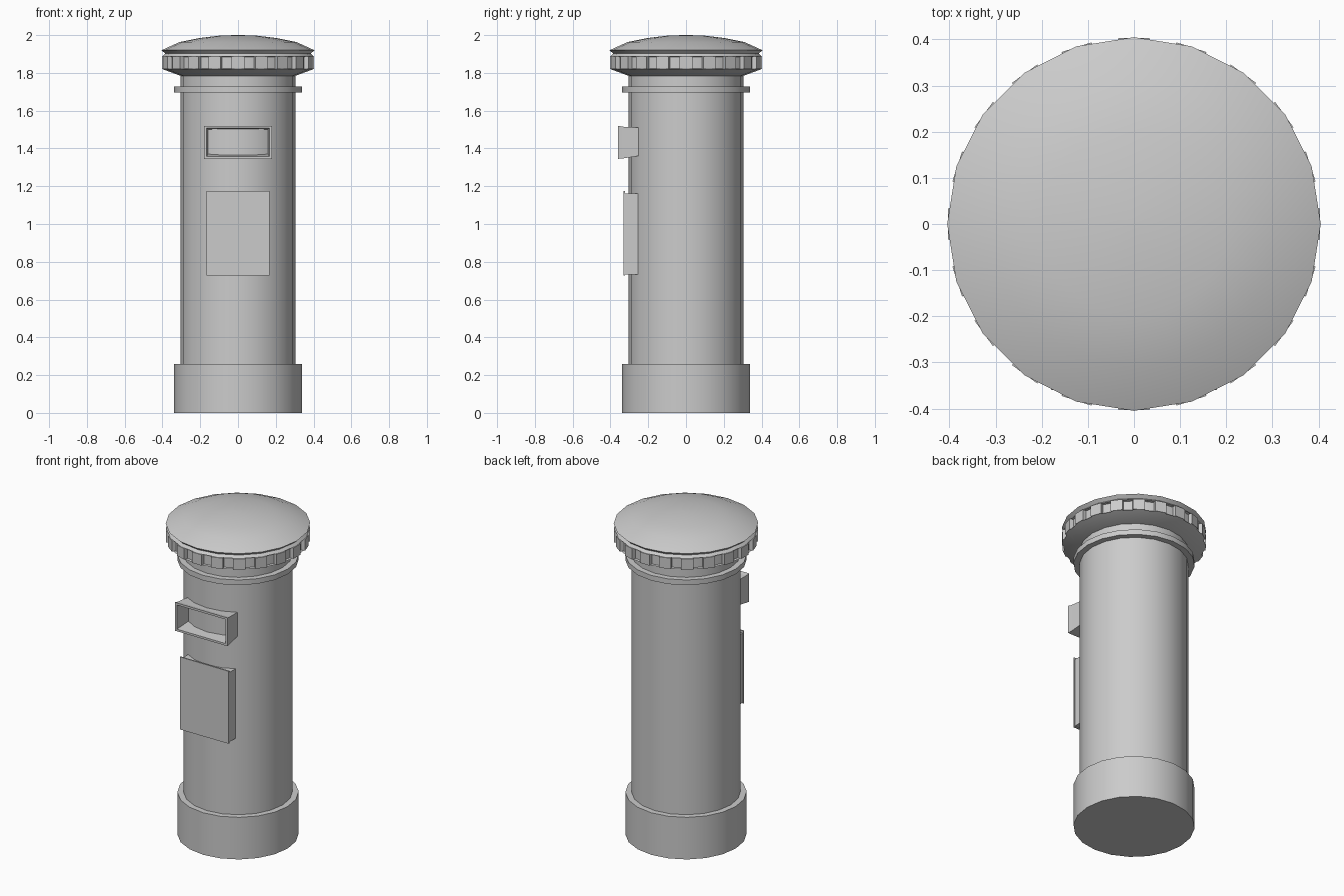
import bpy, bmesh, math
from mathutils import Matrix, Vector

SIDES = 20
cube = bpy.data.objects.get("Cube")
if cube:
    bpy.data.objects.remove(cube, do_unlink=True)

grey = bpy.data.materials.new("plain_grey")
grey.use_nodes = True
colour = (0.6, 0.6, 0.6, 1)
grey.diffuse_color = colour
grey.node_tree.nodes["Principled BSDF"].inputs["Base Color"].default_value = colour


def finish(name, bm, smooth=False):
    bmesh.ops.recalc_face_normals(bm, faces=bm.faces)
    mesh = bpy.data.meshes.new(name)
    bm.to_mesh(mesh)
    bm.free()
    mesh.materials.append(grey)
    obj = bpy.data.objects.new(name, mesh)
    bpy.context.collection.objects.link(obj)
    if smooth:
        bpy.ops.object.select_all(action='DESELECT')
        obj.select_set(True)
        bpy.context.view_layer.objects.active = obj
        bpy.ops.object.shade_smooth_by_angle(angle=math.radians(25))
    return obj


def lathe(name, profile):
    """Spin (radius, height) points round z; close both ends."""
    bm = bmesh.new()
    rings = []
    for r, z in profile:
        turn = [math.tau * i / SIDES for i in range(SIDES)]
        rings.append([bm.verts.new((r * math.cos(a), r * math.sin(a), z)) for a in turn])
    for low, high in zip(rings, rings[1:]):
        for i in range(SIDES):
            j = (i + 1) % SIDES
            bm.faces.new((low[i], low[j], high[j], high[i]))
    bm.faces.new(rings[0])
    bm.faces.new(rings[-1])
    return finish(name, bm, True)


def add_box(bm, low, high, turn=0):
    low, high = Vector(low), Vector(high)
    place = (Matrix.Rotation(turn, 4, 'Z') @ Matrix.Translation((low + high) / 2)
             @ Matrix.Diagonal((*(high - low), 1)))
    bmesh.ops.create_cube(bm, size=1, matrix=place)


# Round column parts
lathe("base", [(0.34, 0), (0.34, 0.26)])
lathe("column", [(0.305, 0.25), (0.305, 1.8)])
lathe("collar", [(0.34, 1.695), (0.34, 1.727)])

# Flared cap with a grooved drum and a shallow dome
lathe("cap", [(0.3, 1.783), (0.4, 1.82), (0.385, 1.822), (0.385, 1.885),
              (0.4, 1.887), (0.385, 1.902), (0.405, 1.92), (0.31, 1.963),
              (0.2, 1.985), (0.1, 1.997), (0.015, 2.0)])

# Raised blocks round the drum
bm = bmesh.new()
for i in range(SIDES):
    add_box(bm, (0.37, -0.034, 1.82), (0.403, 0.034, 1.887), math.tau * i / SIDES)
finish("cap_blocks", bm)

# Letter slot hood: an open, tapered rectangular sleeve
bm = bmesh.new()
loops = []
for half_x, y, bottom, top in ((0.17, -0.24, 1.362, 1.51), (0.177, -0.335, 1.347, 1.515),
                               (0.18, -0.36, 1.345, 1.52), (0.166, -0.36, 1.358, 1.507),
                               (0.157, -0.24, 1.372, 1.5)):
    loops.append([bm.verts.new((x, y, z)) for x, z in
                  ((-half_x, bottom), (half_x, bottom), (half_x, top), (-half_x, top))])
for a, b in zip(loops, loops[1:] + loops[:1]):
    for i in range(4):
        j = (i + 1) % 4
        bm.faces.new((a[i], a[j], b[j], b[i]))
finish("slot_hood", bm)

# Door: front plate on a slightly smaller box
bm = bmesh.new()
add_box(bm, (-0.167, -0.33, 0.727), (0.167, -0.322, 1.175))
add_box(bm, (-0.163, -0.324, 0.732), (0.163, -0.25, 1.162))
finish("door", bm)
